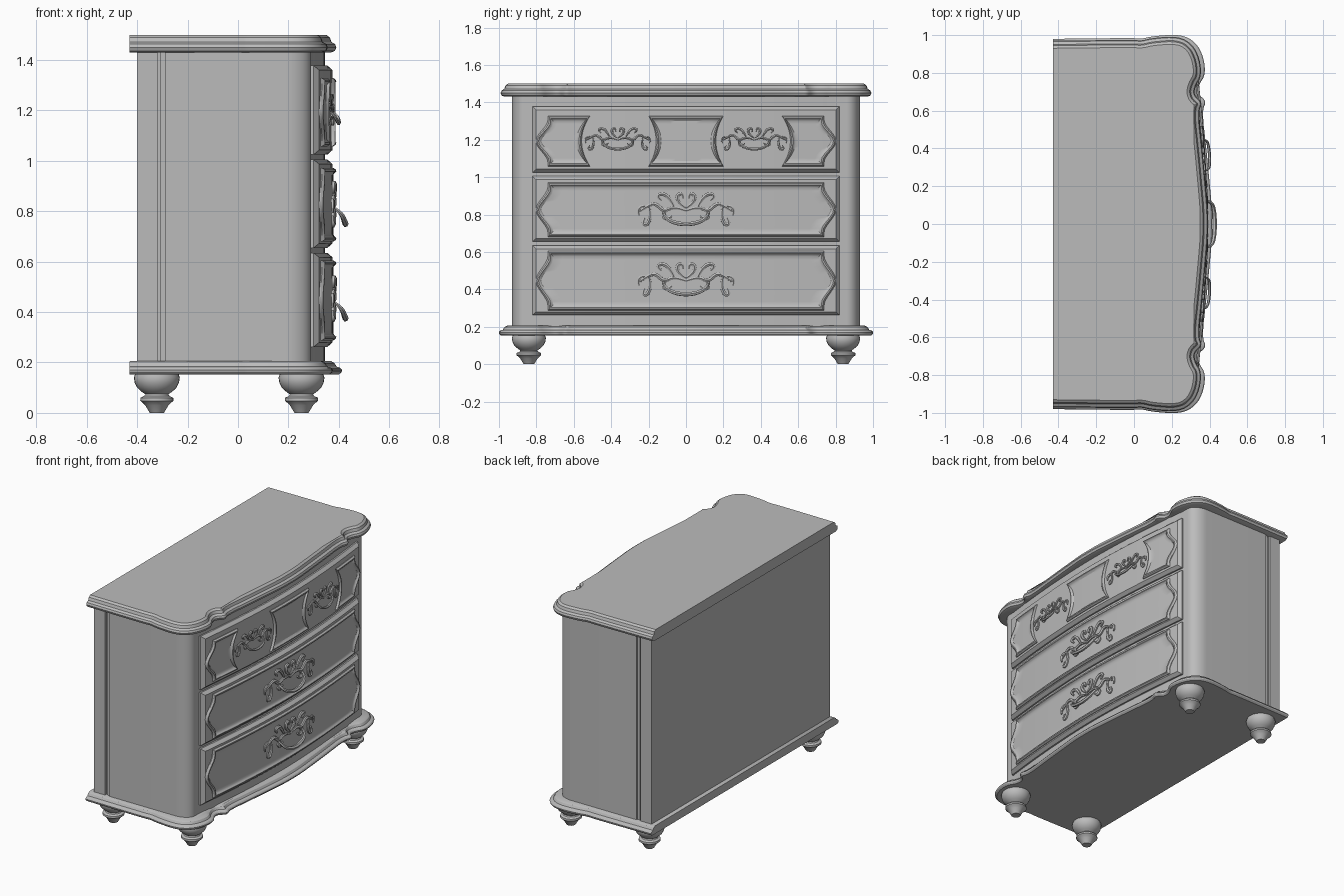
import bpy
import bmesh
import math

if "Cube" in bpy.data.objects:
    bpy.data.objects.remove(bpy.data.objects["Cube"], do_unlink=True)

grey = bpy.data.materials.new("plain grey")
grey.use_nodes = True
COLOUR = (0.5, 0.5, 0.5, 1)
grey.diffuse_color = COLOUR
grey.node_tree.nodes["Principled BSDF"].inputs["Base Color"].default_value = COLOUR

HALF = 0.82      # half width of the drawers
FRONT = 0.29     # depth of the front at the drawer ends


def bow(y):
    """Depth of the bowed front at a given width."""
    return FRONT + 0.055 * max(0, 1 - (abs(y) / HALF) ** 1.8)


def finish(name, bm):
    bmesh.ops.remove_doubles(bm, verts=bm.verts, dist=1e-5)
    bmesh.ops.recalc_face_normals(bm, faces=bm.faces)
    mesh = bpy.data.meshes.new(name)
    bm.to_mesh(mesh)
    bm.free()
    mesh.materials.append(grey)
    ob = bpy.data.objects.new(name, mesh)
    bpy.context.collection.objects.link(ob)
    select(ob)
    bpy.ops.object.shade_smooth_by_angle(angle=math.radians(32))
    return ob


def select(ob):
    bpy.ops.object.select_all(action='DESELECT')
    ob.select_set(True)
    bpy.context.view_layer.objects.active = ob


def bridge(bm, a, b):
    n = len(a)
    for i in range(n):
        j = (i + 1) % n
        bm.faces.new((a[i], a[j], b[j], b[i]))


def loft(name, loops):
    """Skin a stack of closed loops and cap both ends."""
    bm = bmesh.new()
    rings = [[bm.verts.new(p) for p in loop] for loop in loops]
    for a, b in zip(rings, rings[1:]):
        bridge(bm, a, b)
    bm.faces.new(rings[0])
    bm.faces.new(rings[-1])
    return finish(name, bm)


def mirrored(half):
    return half + [(x, -y) for x, y in reversed(half[:-1])]


def rounded(points, times=2):
    """Corner cutting that keeps both end points."""
    for _ in range(times):
        out = [points[0]]
        for (ax, ay), (bx, by) in zip(points, points[1:]):
            out.append((ax * .75 + bx * .25, ay * .75 + by * .25))
            out.append((ax * .25 + bx * .75, ay * .25 + by * .75))
        points = out + [points[-1]]
    return points


def inset(loop, d):
    out = []
    for i, (x, y) in enumerate(loop):
        ax, ay = loop[max(i - 1, 0)]
        bx, by = loop[min(i + 1, len(loop) - 1)]
        dx, dy = bx - ax, by - ay
        length = math.hypot(dx, dy)
        out.append((x + d * dy / length, y - d * dx / length))
    return out


# Serpentine top and base plates
plan = [(-.43, .98), (.0, .985), (.04, .98), (.1, .995), (.25, 1.005), (.33, .96),
        (.37, .88), (.378, .79), (.345, .74), (.335, .69), (.385, .65),
        (.36, .6), (.383, .4), (.402, .2), (.413, .08), (.413, 0)]
base_line = mirrored(rounded(plan))
top_line = mirrored(rounded([(x * .945 if x > 0 else x, y * .99) for x, y in plan]))


def plate(name, line, profile):
    loft(name, [[(x, y, z) for x, y in inset(line, d)] for z, d in profile])


plate("top_plate", top_line, [(1.43, .022), (1.436, .006), (1.45, 0), (1.463, .005),
                              (1.472, .02), (1.49, .026), (1.5, .04)])
plate("base_plate", base_line, [(.153, .012), (.162, .002), (.17, 0), (.178, .006),
                                (.184, .022), (.198, .03), (.206, .045)])

# Carcass with grooved sides, rounded front posts and bowed front
side = [(-.4, .93), (-.32, .93), (-.32, .915), (-.308, .915), (-.308, .922),
        (-.29, .922), (-.29, .93), (.19, .93)]
for k in range(1, 9):
    t = k / 8 * math.pi / 2
    side.append((.19 + .1 * math.sin(t), .86 + .07 * math.cos(t)))
side += [(bow(HALF * (1 - k / 12)), HALF * (1 - k / 12)) for k in range(13)]
section = mirrored(side)
loft("carcass", [[(x, y, z) for x, y in section] for z in (.19, 1.44)])

# Turned feet
foot = [(.155, .086), (.14, .091), (.12, .088), (.1, .078), (.085, .062), (.074, .046),
        (.067, .05), (.06, .065), (.048, .066), (.04, .056), (.03, .046), (0, .028)]
for end, x in (("front", .252), ("back", -.322)):
    for hand, y in (("left", .84), ("right", -.84)):
        loft(f"{end}_{hand}_foot",
             [[(x + r * math.cos(a * math.pi / 14), y + r * math.sin(a * math.pi / 14), z)
               for a in range(28)] for z, r in foot])


def bowed_panel(name, left, right, z0, z1, levels, nu=20, nv=14):
    """Panel on the bowed front; levels are (inset, depth) steps of its edge."""
    zc, h = (z0 + z1) / 2, (z1 - z0) / 2

    def point(i, j, d, depth):
        v = 2 * j / nv - 1
        lo, hi = left(v) + d, right(v) - d
        y = lo + (hi - lo) * i / nu
        return (bow(y) + depth, y, zc + (h - d) * v)

    border = ([(i, 0) for i in range(nu)] + [(nu, j) for j in range(nv)] +
              [(i, nv) for i in range(nu, 0, -1)] + [(0, j) for j in range(nv, 0, -1)])
    bm = bmesh.new()
    rings = [[bm.verts.new(point(i, j, *lv)) for i, j in border] for lv in levels]
    for a, b in zip(rings, rings[1:]):
        bridge(bm, a, b)
    bm.faces.new(rings[0])
    grid = [[bm.verts.new(point(i, j, *levels[-1])) for j in range(nv + 1)]
            for i in range(nu + 1)]
    for i in range(nu):
        for j in range(nv):
            bm.faces.new((grid[i][j], grid[i + 1][j], grid[i + 1][j + 1], grid[i][j + 1]))
    finish(name, bm)


def ogee(v):
    """Shaped outer end of a panel."""
    t = min(1, abs(v) / .85)
    return .803 - .065 * t * t * (3 - 2 * t)


def scoop(v):
    return .558 - .045 * v * v


def waist(v):
    return .16 + .04 * v * v


# Drawer fronts and their moulded panels
BLOCK = [(0, -.02), (0, .01), (.007, .018), (.018, .03)]
MOULDING = [(0, .02), (0, .034), (.007, .044), (.014, .045), (.02, .038), (.028, .033)]
for name, z0, z1 in (("lower", .262, .635), ("middle", .655, 1.005), ("upper", 1.025, 1.378)):
    bowed_panel(name + "_drawer", lambda v: -HALF, lambda v: HALF, z0, z1, BLOCK)
for name, z0, z1 in (("lower", .288, .605), ("middle", .68, .972)):
    bowed_panel(name + "_panel", lambda v: -ogee(v), ogee, z0, z1, MOULDING, nu=30)
bowed_panel("upper_left_panel", scoop, ogee, 1.058, 1.328, MOULDING, nu=8)
bowed_panel("upper_right_panel", lambda v: -ogee(v), lambda v: -scoop(v), 1.058, 1.328,
            MOULDING, nu=8)
bowed_panel("upper_middle_panel", lambda v: -waist(v), waist, 1.058, 1.328, MOULDING, nu=12)

# Scrolled drawer pulls: strokes as (width, height), mirrored to both sides
scrolls = [
    [(0, .005), (.06, .03), (.12, .0), (.16, .045), (.2, .035), (.25, .0)],
    [(.2, .035), (.185, -.02), (.21, -.075), (.235, -.06), (.22, -.035)],
    [(.0, .02), (.04, .045), (.05, .09), (.015, .1), (.015, .07)],
    [(.06, .02), (.08, .065), (.12, .1), (.16, .085), (.13, .06)],
    [(.22, .03), (.265, .03), (.25, -.02)],
    [(.1, .01), (.13, -.02), (.1, -.045), (.075, -.02)],
]
bail = [(-.12, .0, .0), (-.12, -.02, .03), (-.08, -.055, .043), (0, -.07, .047),
        (.08, -.055, .043), (.12, -.02, .03), (.12, .0, .0)]


def pull(name, yc, zc, s):
    curve = bpy.data.curves.new(name, 'CURVE')
    curve.dimensions = '3D'
    curve.bevel_depth = .0095 * s
    curve.bevel_resolution = 1
    curve.resolution_u = 4
    curve.use_fill_caps = True
    strokes = [[(m * y, z, 0) for y, z in path] for path in scrolls for m in (1, -1)]
    for path in strokes + [bail]:
        sp = curve.splines.new('NURBS')
        sp.points.add(len(path) - 1)
        for i, (p, (y, z, out)) in enumerate(zip(sp.points, path)):
            p.co = (bow(yc + y * s) + .036 + out * s, yc + y * s, zc + z * s, 1)
            p.radius = .6 + .7 * math.sin(math.pi * i / (len(path) - 1))
        sp.order_u = 3
        sp.use_endpoint_u = True
    curve.materials.append(grey)
    ob = bpy.data.objects.new(name, curve)
    bpy.context.collection.objects.link(ob)
    select(ob)
    bpy.ops.object.convert(target='MESH')
    bpy.ops.object.shade_smooth_by_angle(angle=math.radians(50))


pull("lower_pull", 0, .44, 1)
pull("middle_pull", 0, .815, 1)
pull("upper_left_pull", .365, 1.195, .68)
pull("upper_right_pull", -.365, 1.195, .68)
